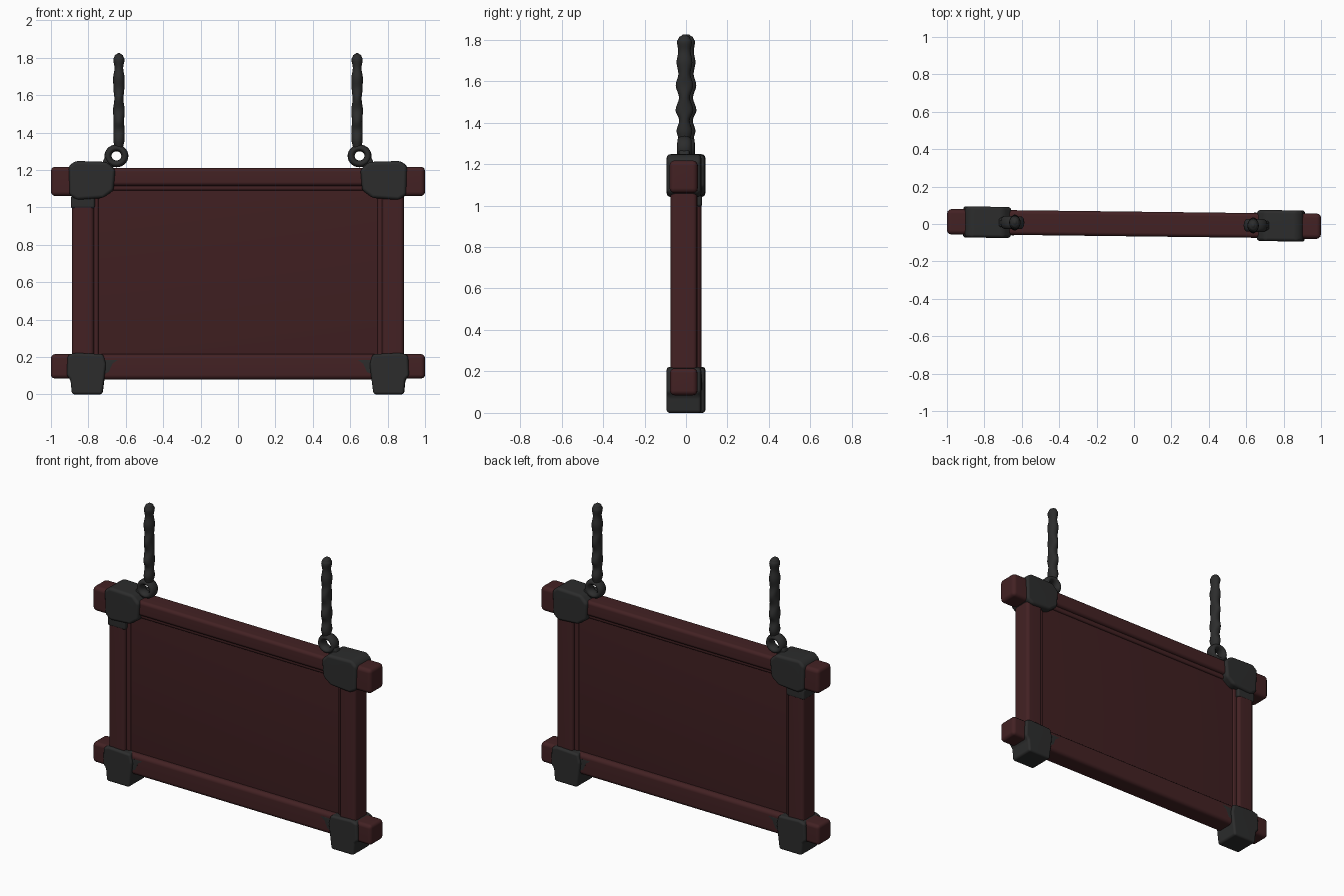
import bpy, bmesh, math
from mathutils import Matrix

if "Cube" in bpy.data.objects:
    bpy.data.objects.remove(bpy.data.objects["Cube"])

TILT = Matrix.Rotation(-0.012, 4, 'Z')   # the sign hangs slightly turned


def material(name, rgb):
    m = bpy.data.materials.new(name)
    m.diffuse_color = (*rgb, 1)
    m.use_nodes = True
    m.node_tree.nodes["Principled BSDF"].inputs["Base Color"].default_value = m.diffuse_color
    return m


WOOD = material("dark_red_wood", (0.056, 0.0155, 0.017))
PANEL = material("panel_wood", (0.050, 0.0135, 0.015))
IRON = material("black_iron", (0.025, 0.0255, 0.0255))


def finish(name, bm, mat, weighted=True):
    bmesh.ops.recalc_face_normals(bm, faces=bm.faces)
    bmesh.ops.transform(bm, matrix=TILT, verts=bm.verts)
    for f in bm.faces:
        f.smooth = True
    me = bpy.data.meshes.new(name)
    bm.to_mesh(me)
    bm.free()
    me.materials.append(mat)
    ob = bpy.data.objects.new(name, me)
    bpy.context.collection.objects.link(ob)
    if weighted:
        ob.modifiers.new("soft_corners", 'WEIGHTED_NORMAL')
    return ob


def prism(name, profile, y0, y1, mat, bevel=0.0, s=1):
    """Extrude an (x, z) outline along y, with rounded edges; s=-1 mirrors it."""
    bm = bmesh.new()
    a = [bm.verts.new((s * x, y0, z)) for x, z in profile]
    b = [bm.verts.new((s * x, y1, z)) for x, z in profile]
    bm.faces.new(a)
    bm.faces.new(b[::-1])
    n = len(a)
    for i in range(n):
        j = (i + 1) % n
        bm.faces.new((a[i], b[i], b[j], a[j]))
    bmesh.ops.recalc_face_normals(bm, faces=bm.faces)
    if bevel:
        bmesh.ops.bevel(bm, geom=bm.edges[:], offset=bevel, segments=3,
                        profile=0.5, affect='EDGES', clamp_overlap=True)
    return finish(name, bm, mat)


def box(name, x0, x1, z0, z1, half, mat, bevel=0.0, s=1):
    return prism(name, [(x0, z0), (x1, z0), (x1, z1), (x0, z1)],
                 -half, half, mat, bevel, s)


# Recessed board and the two long beams
box("sign_panel", -0.80, 0.80, 0.15, 1.15, 0.032, PANEL)
box("top_beam", -0.90, 0.90, 1.115, 1.21, 0.066, WOOD, 0.02)
box("top_inner_moulding", -0.80, 0.80, 1.09, 1.13, 0.045, WOOD, 0.012)
box("bottom_beam", -0.90, 0.90, 0.08, 0.215, 0.066, WOOD, 0.024)


def chain(s):
    """Fused chain: stacked ovals swelling front-to-back, plus the ring below."""
    knots = [(1.315, .022, .028), (1.36, .030, .038), (1.41, .030, .025),
             (1.46, .028, .043), (1.52, .031, .026), (1.58, .024, .042),
             (1.635, .029, .029), (1.69, .031, .038), (1.745, .023, .030),
             (1.79, .030, .036), (1.812, .022, .026), (1.824, .006, .008)]
    bm = bmesh.new()
    seg, sub, loops = 16, 4, []
    for k in range(len(knots) - 1):
        p, q = knots[k], knots[k + 1]
        last = k == len(knots) - 2
        for i in range(sub + (1 if last else 0)):
            t = i / sub
            e = t * t * (3 - 2 * t)
            z = p[0] + (q[0] - p[0]) * t
            rx = p[1] + (q[1] - p[1]) * e
            ry = p[2] + (q[2] - p[2]) * e
            loops.append([bm.verts.new((s * 0.637 + rx * math.cos(2 * math.pi * j / seg),
                                        ry * math.sin(2 * math.pi * j / seg), z))
                          for j in range(seg)])
    for a, b in zip(loops, loops[1:]):
        for j in range(seg):
            bm.faces.new((a[j], a[(j + 1) % seg], b[(j + 1) % seg], b[j]))
    bm.faces.new(loops[0])
    bm.faces.new(loops[-1])
    finish("hanging_chain", bm, IRON, False)

    bm = bmesh.new()
    n, m, rings = 28, 12, []
    for i in range(n):
        a = 2 * math.pi * i / n
        rings.append([])
        for j in range(m):
            b = 2 * math.pi * j / m
            r = 0.045 + 0.019 * math.cos(b)
            rings[-1].append(bm.verts.new((s * 0.65 + r * math.cos(a),
                                           0.034 * math.sin(b),
                                           1.275 + r * 0.95 * math.sin(a))))
    for i in range(n):
        for j in range(m):
            bm.faces.new((rings[i][j], rings[(i + 1) % n][j],
                          rings[(i + 1) % n][(j + 1) % m], rings[i][(j + 1) % m]))
    finish("chain_ring", bm, IRON, False)
    # short arm holding the ring to the bracket
    prism("ring_arm", [(0.665, 1.21), (0.735, 1.21), (0.715, 1.265), (0.685, 1.28)],
          -0.025, 0.025, IRON, 0.012, s)


for s in (-1, 1):
    # Posts and the protruding beam ends
    box("side_post", 0.77, 0.887, 0.12, 1.16, 0.064, WOOD, 0.02, s)
    box("post_inner_moulding", 0.745, 0.785, 0.15, 1.13, 0.042, WOOD, 0.012, s)
    box("top_beam_end", 0.80, 1.0, 1.06, 1.217, 0.068, WOOD, 0.024, s)
    box("bottom_beam_end", 0.80, 1.0, 0.085, 0.215, 0.066, WOOD, 0.022, s)
    # Iron corner brackets
    prism("top_bracket",
          [(0.90, 1.065), (0.905, 1.22), (0.87, 1.248), (0.70, 1.243), (0.655, 1.20),
           (0.665, 1.09), (0.72, 1.05), (0.86, 1.04)], -0.083, 0.083, IRON, 0.018, s)
    prism("bottom_bracket",
          [(0.915, 0.10), (0.91, 0.21), (0.87, 0.222), (0.72, 0.215), (0.705, 0.16),
           (0.725, 0.0), (0.887, 0.0), (0.895, 0.08)], -0.083, 0.083, IRON, 0.018, s)
    chain(s)
    # Thin iron stains spreading from the brackets, front and back
    for y in (-0.068, 0.065):
        prism("bottom_bracket_tail", [(0.73, 0.185), (0.73, 0.10), (0.69, 0.12),
              (0.67, 0.165), (0.64, 0.185)], y, y + 0.003, IRON, 0, s)

# Lower sleeve on the left post
box("left_post_sleeve", -0.893, -0.765, 0.995, 1.06, 0.067, IRON, 0.012)
